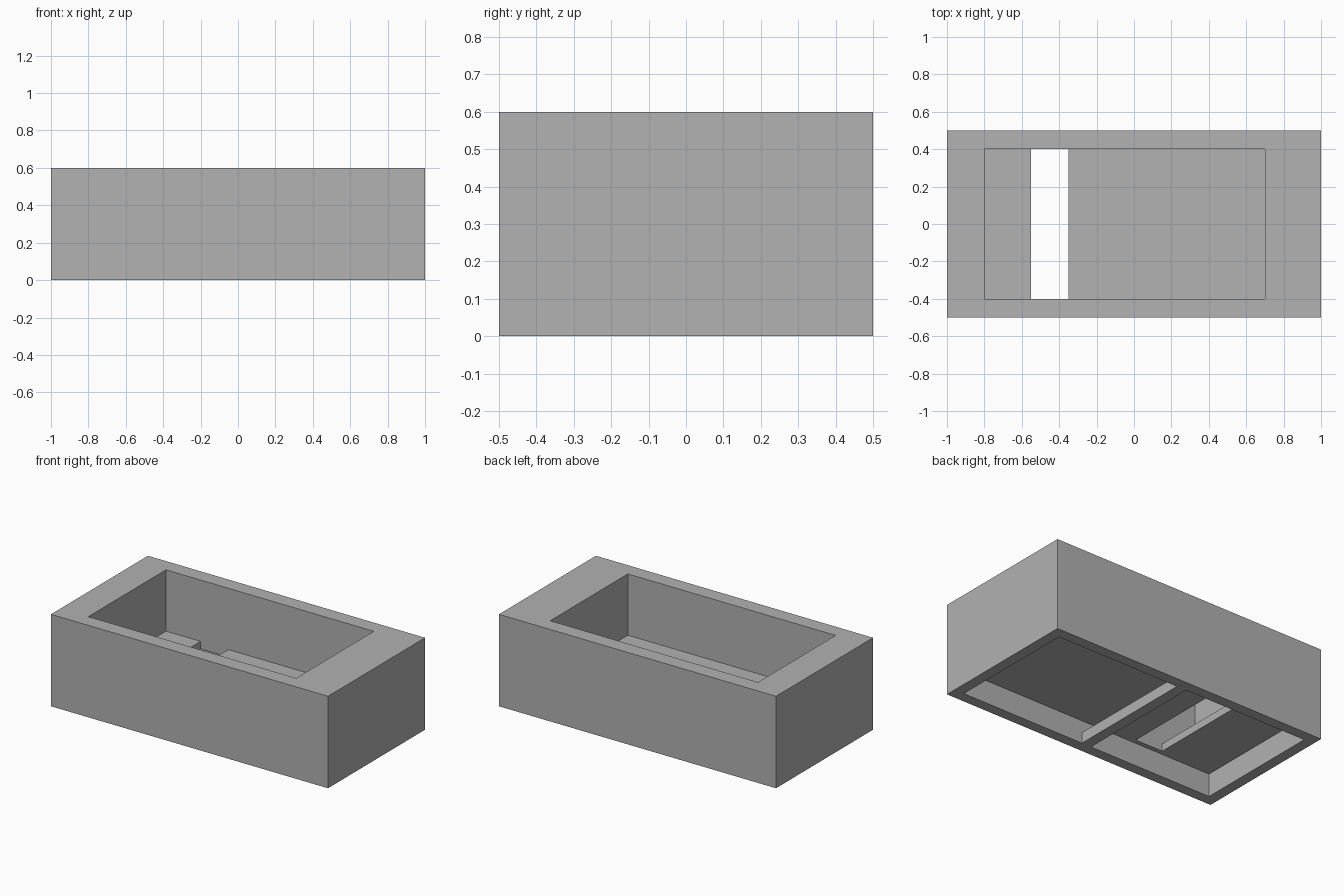
import bpy

# Remove the default cube only
default = bpy.data.objects.get("Cube")
if default:
    bpy.data.objects.remove(default, do_unlink=True)

# Single grey material
grey = bpy.data.materials.new("plain_grey")
grey.use_nodes = True
colour = (0.445, 0.445, 0.445, 1)
grey.diffuse_color = colour
grey.node_tree.nodes["Principled BSDF"].inputs["Base Color"].default_value = colour


def box(name, x, y, z):
    """Box from (min, max) ranges on each axis."""
    ranges = (x, y, z)
    centre = [(low + high) / 2 for low, high in ranges]
    bpy.ops.mesh.primitive_cube_add(size=1, location=centre)
    obj = bpy.context.object
    obj.name = obj.data.name = name
    obj.scale = [high - low for low, high in ranges]
    bpy.ops.object.transform_apply(location=True, rotation=True, scale=True)
    obj.data.materials.append(grey)
    return obj


def cut(target, x, y, z):
    """Subtract a box from the target and discard the cutter."""
    cutter = box("cutter", x, y, z)
    cutter.hide_render = True
    modifier = target.modifiers.new("cut", "BOOLEAN")
    modifier.operation = "DIFFERENCE"
    modifier.solver = "EXACT"
    modifier.object = cutter
    bpy.context.view_layer.objects.active = target
    bpy.ops.object.modifier_apply(modifier=modifier.name)
    bpy.data.objects.remove(cutter, do_unlink=True)


height = 0.6
floor_top, floor_bottom = 0.2, 0.15
wall = 0.07
inner_x, inner_y = 1 - wall, 0.5 - wall

# Block with an upper basin, a hollow underside and a slot through the floor
body = box("body", (-1, 1), (-0.5, 0.5), (0, height))
cut(body, (-0.8, 0.7), (-0.4, 0.4), (floor_top, height + 0.1))
cut(body, (-inner_x, inner_x), (-inner_y, inner_y), (-0.1, floor_bottom))
cut(body, (-0.55, -0.35), (-0.4, 0.4), (floor_bottom - 0.05, floor_top + 0.05))

# Low brace across the underside, open above
box("underside_crossbar", (-wall / 2, wall / 2), (-inner_y, inner_y), (0, wall))
